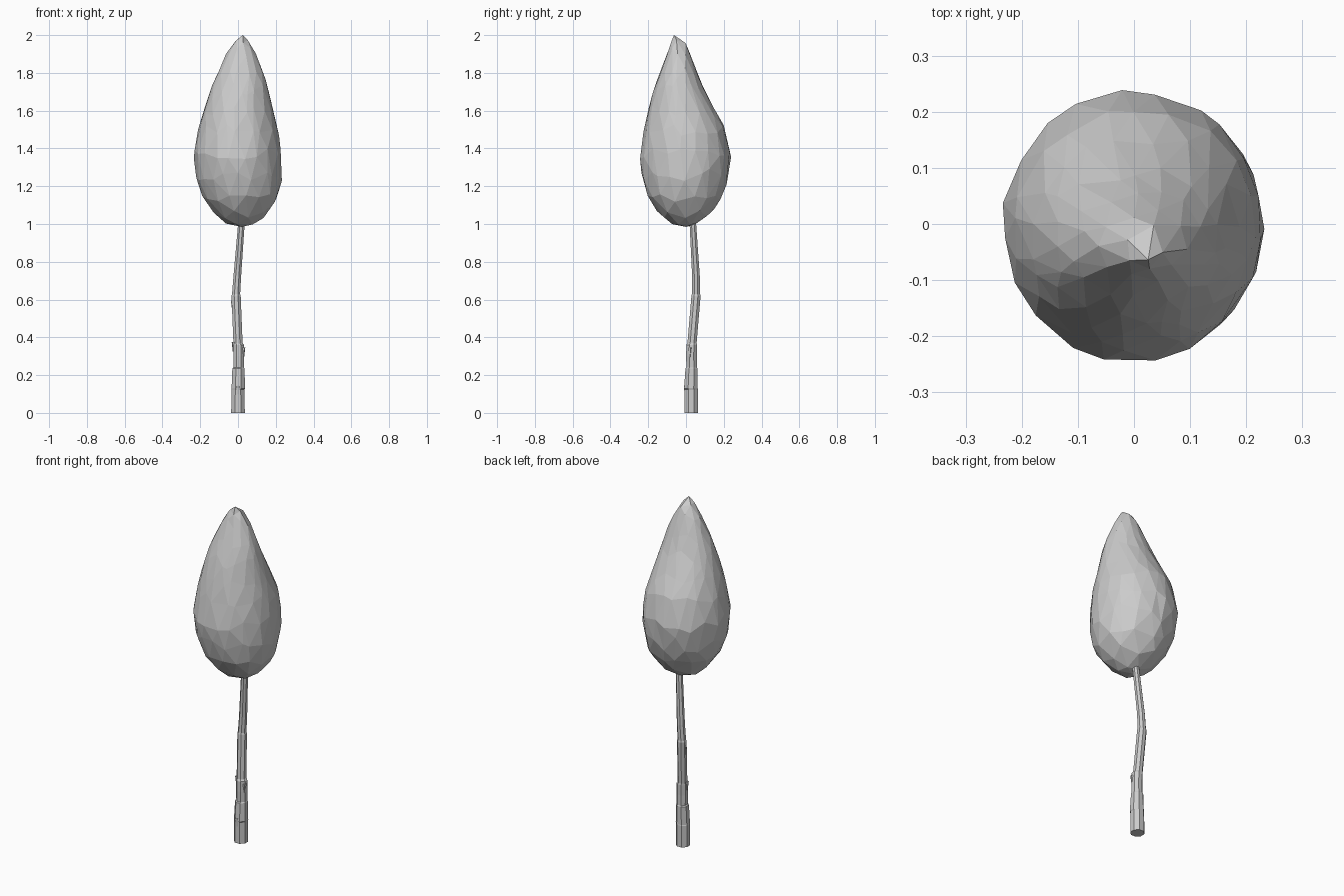
import bpy, bmesh, math, random
from mathutils import Vector

random.seed(4)
if "Cube" in bpy.data.objects:
    bpy.data.objects.remove(bpy.data.objects["Cube"])


def make_material(name, color):
    mat = bpy.data.materials.new(name)
    mat.use_nodes = True
    mat.diffuse_color = color
    mat.node_tree.nodes["Principled BSDF"].inputs["Base Color"].default_value = color
    return mat


def finish(name, bm, mat):
    bmesh.ops.recalc_face_normals(bm, faces=bm.faces)
    mesh = bpy.data.meshes.new(name)
    bm.to_mesh(mesh)
    bm.free()
    mesh.materials.append(mat)
    obj = bpy.data.objects.new(name, mesh)
    bpy.context.collection.objects.link(obj)
    return obj


grey = make_material("plain grey", (0.6, 0.6, 0.6, 1))

# Crown outline, bottom to top: height, left x, right x, front y, back y
outline = [
    (0.985, 0.02, 0.02, 0.0, 0.0),
    (1.0, -0.06, 0.10, -0.08, 0.07),
    (1.08, -0.15, 0.185, -0.17, 0.155),
    (1.19, -0.21, 0.23, -0.222, 0.21),
    (1.35, -0.235, 0.23, -0.245, 0.238),
    (1.5, -0.21, 0.212, -0.222, 0.21),
    (1.62, -0.175, 0.18, -0.195, 0.145),
    (1.75, -0.13, 0.15, -0.16, 0.078),
    (1.86, -0.082, 0.115, -0.115, 0.038),
    (1.96, -0.035, 0.065, -0.08, 0.0),
    (2.0, 0.025, 0.025, -0.063, -0.063),
]


def crown_point(t, angle):
    """Point on the crown: t runs 0 to 1 from base to tip."""
    pos = min(max(t, 0), 1) * (len(outline) - 1)
    i = min(int(pos), len(outline) - 2)
    z, x0, x1, y0, y1 = (a + (b - a) * (pos - i)
                         for a, b in zip(outline[i], outline[i + 1]))
    return Vector(((x0 + x1) / 2 + (x1 - x0) / 2 * math.cos(angle),
                   (y0 + y1) / 2 + (y1 - y0) / 2 * math.sin(angle), z))


# Crown: irregular faceted teardrop leaning forward at the tip
bm = bmesh.new()
bmesh.ops.create_icosphere(bm, subdivisions=3, radius=1)
for v in bm.verts:
    t = 1 - math.acos(max(-1, min(1, v.co.z))) / math.pi
    angle = math.atan2(v.co.y, v.co.x)
    if 0.01 < t < 0.99:
        t += random.uniform(-0.022, 0.022)
        angle += random.uniform(-0.09, 0.09)
    v.co = crown_point(t, angle)
    v.co.xy *= 1.01
finish("crown", bm, grey)

# Trunk: crooked tapering stem with small bark steps (height, x, y, radius)
stem = [
    (0.0, 0.0, 0.028, 0.037), (0.125, 0.0, 0.028, 0.036),
    (0.13, 0.002, 0.026, 0.037), (0.235, 0.002, 0.029, 0.033),
    (0.24, 0.004, 0.03, 0.029), (0.3, 0.004, 0.029, 0.029),
    (0.36, 0.003, 0.03, 0.029), (0.37, 0.0, 0.032, 0.025),
    (0.62, -0.01, 0.053, 0.025), (0.63, -0.01, 0.053, 0.022),
    (0.72, -0.004, 0.053, 0.021), (0.99, 0.017, 0.037, 0.018),
    (1.15, 0.02, 0.02, 0.014),
]
SIDES = 8
bm = bmesh.new()
rings = []
for z, x, y, r in stem:
    angles = [math.tau * (k + 0.5) / SIDES for k in range(SIDES)]
    rings.append([bm.verts.new((x + r * 1.05 * math.cos(a), y + r * 1.05 * math.sin(a), z))
                  for a in angles])
for low, high in zip(rings, rings[1:]):
    for k in range(SIDES):
        n = (k + 1) % SIDES
        bm.faces.new((low[k], low[n], high[n], high[k]))
bm.faces.new(rings[0])
bm.faces.new(rings[-1])
finish("trunk", bm, grey)

# Bark knots: little slivers standing off the stem (x, y, height)
for i, (x, y, z) in enumerate([(0.027, 0.02, 0.34), (-0.022, 0.025, 0.37),
                               (0.0, -0.002, 0.14), (-0.026, 0.05, 0.59)]):
    bm = bmesh.new()
    bmesh.ops.create_cone(bm, cap_ends=True, segments=5, radius1=0.006,
                          radius2=0.012, depth=0.05)
    bmesh.ops.translate(bm, verts=bm.verts, vec=(x, y, z - 0.02))
    finish(f"bark_knot_{i + 1}", bm, grey)
